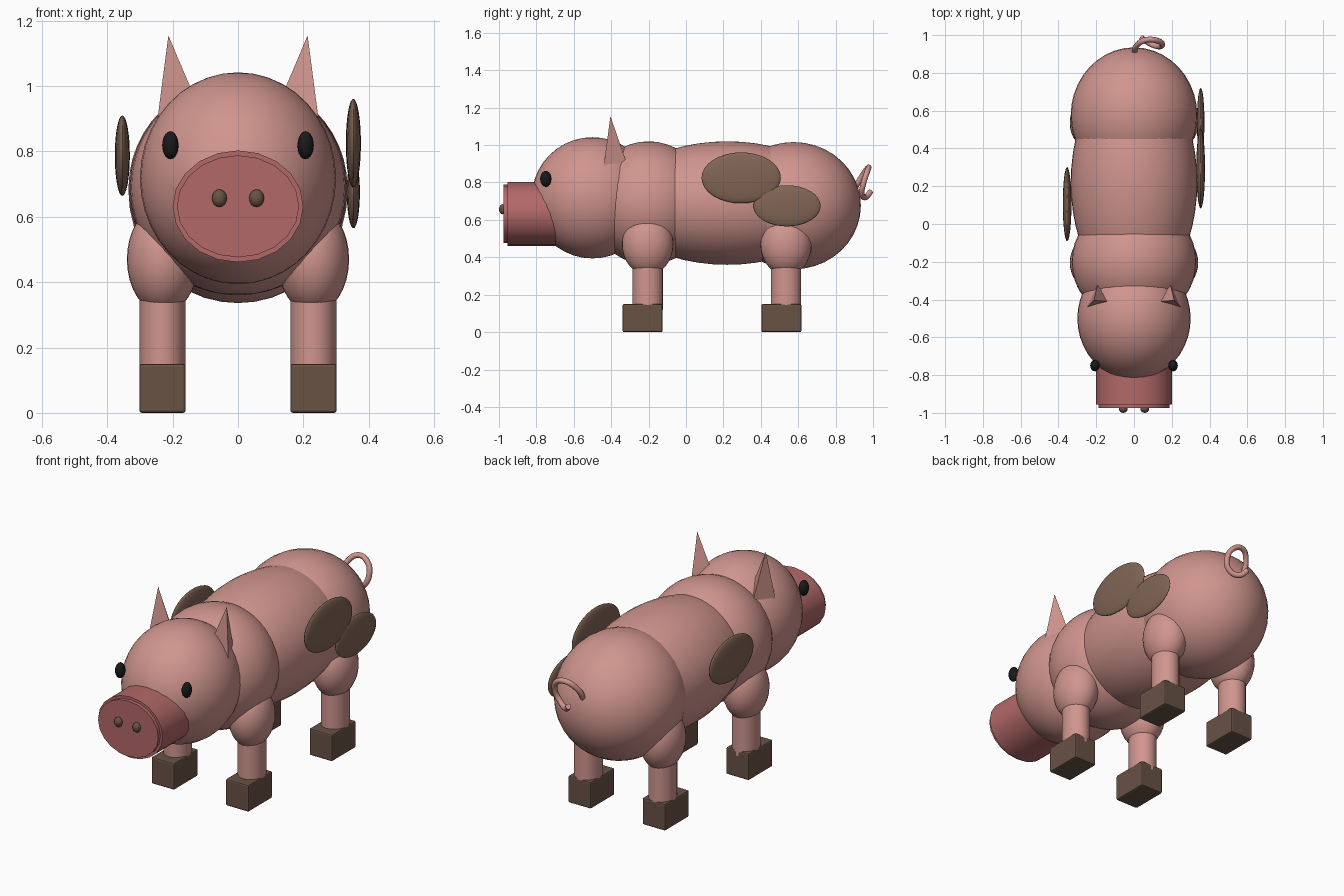
import bpy, bmesh, math
from mathutils import Vector

if "Cube" in bpy.data.objects:
    bpy.data.objects.remove(bpy.data.objects["Cube"])


def material(name, rgb):
    m = bpy.data.materials.new(name)
    m.diffuse_color = (*rgb, 1)
    m.use_nodes = True
    m.node_tree.nodes["Principled BSDF"].inputs["Base Color"].default_value = m.diffuse_color
    return m


PINK = material("pink_skin", (0.63, 0.30, 0.27))
ROSE = material("snout_rose", (0.45, 0.14, 0.14))
HOOF = material("hoof_brown", (0.14, 0.085, 0.06))
SPOT = material("spot_brown", (0.22, 0.13, 0.09))
BLACK = material("eye_black", (0.01, 0.01, 0.01))


def finish(name, mat, smooth=True):
    o = bpy.context.object
    o.name = name
    o.data.materials.append(mat)
    bpy.ops.object.transform_apply(location=False, rotation=True, scale=True)
    if smooth:
        bpy.ops.object.shade_smooth_by_angle(angle=math.radians(35))
    return o


def ellipsoid(name, loc, radii, mat, seg=32):
    bpy.ops.mesh.primitive_uv_sphere_add(segments=seg, ring_count=seg // 2, location=loc)
    bpy.context.object.scale = radii
    return finish(name, mat)


def cylinder(name, loc, radii, depth, mat, sides, along_y=False, smooth=True):
    rot = (math.pi / 2, 0, 0) if along_y else (0, 0, 0)
    bpy.ops.mesh.primitive_cylinder_add(vertices=sides, radius=1, depth=depth,
                                        location=loc, rotation=rot)
    bpy.context.object.scale = (*radii, 1)
    return finish(name, mat, smooth)


# Torso and head
ellipsoid("belly", (0, 0.22, 0.69), (0.335, 0.60, 0.33), PINK, 48)
ellipsoid("shoulders", (0, -0.20, 0.69), (0.33, 0.32, 0.33), PINK, 40)
ellipsoid("rump", (0, 0.575, 0.676), (0.335, 0.36, 0.34), PINK, 40)
ellipsoid("head", (0, -0.50, 0.718), (0.30, 0.325, 0.324), PINK, 40)

# Snout barrel and front pad
cylinder("snout", (0, -0.825, 0.632), (0.20, 0.171), 0.26, ROSE, 20, True)
cylinder("snout_pad", (0, -0.955, 0.632), (0.187, 0.156), 0.04, ROSE, 20, True)

for s, side in ((1, "right"), (-1, "left")):
    # Face details
    ellipsoid(f"nostril_{side}", (s * 0.057, -0.98, 0.657), (0.023, 0.02, 0.027), HOOF, 16)
    ellipsoid(f"eye_{side}", (s * 0.207, -0.75, 0.819), (0.025, 0.03, 0.043), BLACK, 20)

    # Ear: three-sided pyramid sunk into the head
    tip = Vector((s * 0.213, -0.404, 1.155))
    base = [Vector(p) for p in ((s * 0.195, -0.33, 0.94), (s * 0.245, -0.437, 0.91),
                                (s * 0.143, -0.41, 0.99))]
    bm = bmesh.new()
    vt = bm.verts.new(tip)
    vb = [bm.verts.new(tip + (p - tip) * 1.12) for p in base]
    bm.faces.new(vb)
    for i in range(3):
        bm.faces.new((vb[i], vb[(i + 1) % 3], vt))
    bmesh.ops.recalc_face_normals(bm, faces=bm.faces)
    me = bpy.data.meshes.new(f"ear_{side}")
    bm.to_mesh(me)
    bm.free()
    me.materials.append(PINK)
    bpy.context.collection.objects.link(bpy.data.objects.new(f"ear_{side}", me))

    # Legs: haunch, shin and hoof
    for end, y, hoof_y in (("front", -0.205, -0.232), ("rear", 0.535, 0.51)):
        ellipsoid(f"{end}_haunch_{side}", (s * 0.23, y, 0.47), (0.11, 0.137, 0.165), PINK)
        cylinder(f"{end}_leg_{side}", (s * 0.231, y, 0.26), (0.07, 0.081), 0.28, PINK, 24)
        bpy.ops.mesh.primitive_cube_add(size=1, location=(s * 0.231, hoof_y, 0.075))
        bpy.context.object.scale = (0.142, 0.214, 0.15)
        hoof = finish(f"{end}_hoof_{side}", HOOF, False)
        bev = hoof.modifiers.new("soft_edges", "BEVEL")
        bev.width = 0.008
        bev.segments = 2

# Flank spots
ellipsoid("spot_right_large", (0.353, 0.295, 0.825), (0.023, 0.212, 0.136), SPOT)
ellipsoid("spot_right_small", (0.353, 0.54, 0.675), (0.02, 0.18, 0.11), SPOT)
ellipsoid("spot_left", (-0.354, 0.105, 0.787), (0.023, 0.196, 0.123), SPOT)

# Curly tail
path = [(0, 0.90, 0.765), (0.015, 0.945, 0.84), (0.065, 0.975, 0.88), (0.125, 0.97, 0.86),
        (0.15, 0.95, 0.80), (0.125, 0.94, 0.74), (0.075, 0.96, 0.72), (0.04, 0.986, 0.75)]
cu = bpy.data.curves.new("tail", "CURVE")
cu.dimensions = "3D"
cu.bevel_depth = 0.015
cu.bevel_resolution = 3
cu.resolution_u = 6
cu.use_fill_caps = True
sp = cu.splines.new("BEZIER")
sp.bezier_points.add(len(path) - 1)
for bp, co in zip(sp.bezier_points, path):
    bp.co = co
    bp.handle_left_type = bp.handle_right_type = "AUTO"
cu.materials.append(PINK)
bpy.context.collection.objects.link(bpy.data.objects.new("tail", cu))
